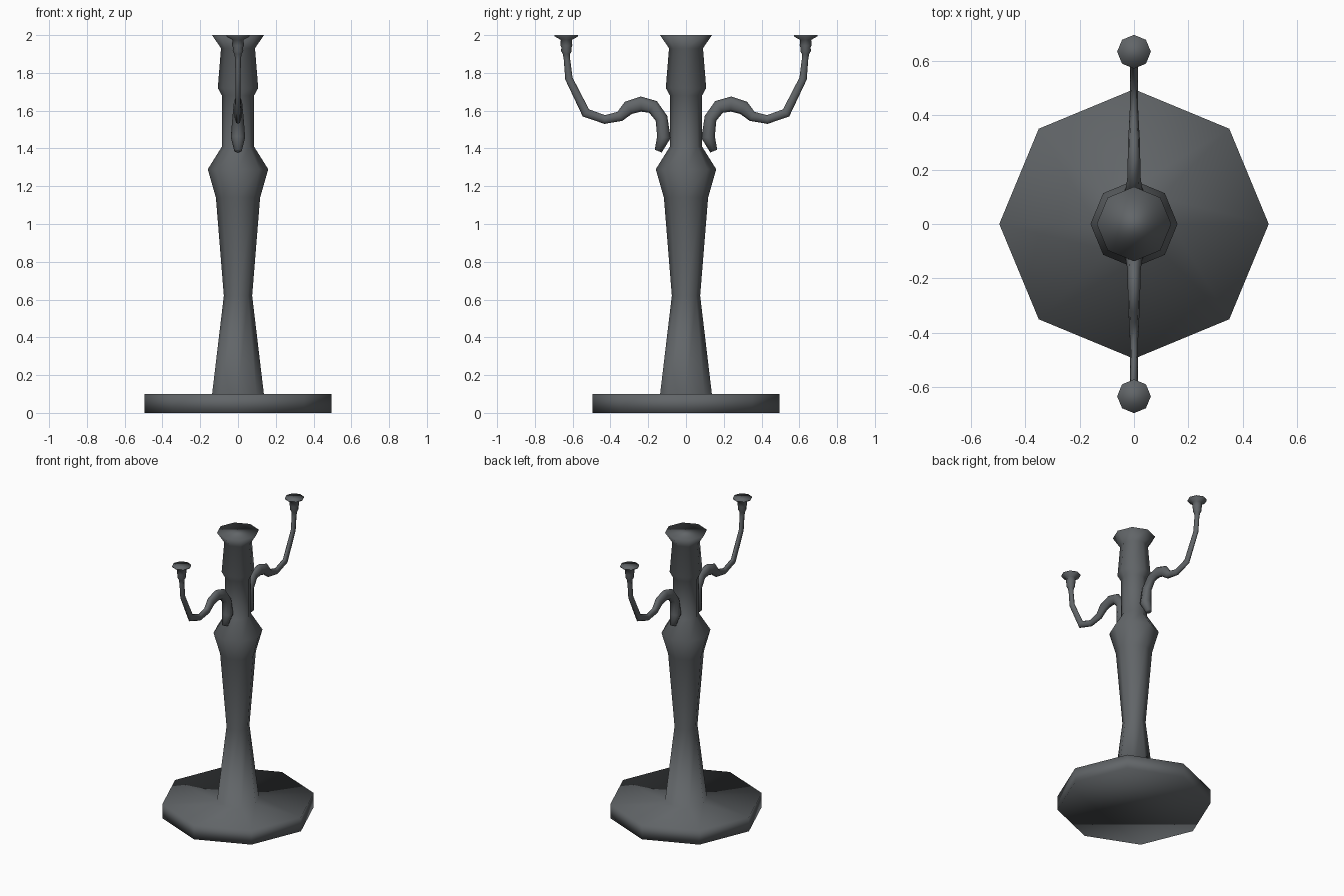
import bpy, bmesh
from math import cos, sin, pi
from mathutils import Vector

cube = bpy.data.objects.get("Cube")
if cube:
    bpy.data.objects.remove(cube)

SIDES = 8
metal = bpy.data.materials.new("dark grey metal")
metal.use_nodes = True
colour = (0.12, 0.13, 0.138, 1)
metal.diffuse_color = colour
metal.node_tree.nodes["Principled BSDF"].inputs["Base Color"].default_value = colour


def skin_rings(name, rings):
    """Join rings of points into a capped, fully smooth surface."""
    bm = bmesh.new()
    loops = [[bm.verts.new(p) for p in ring] for ring in rings]
    for a, b in zip(loops, loops[1:]):
        for i in range(SIDES):
            j = (i + 1) % SIDES
            bm.faces.new((a[i], a[j], b[j], b[i]))
    bm.faces.new(loops[0])
    bm.faces.new(loops[-1])
    bmesh.ops.recalc_face_normals(bm, faces=bm.faces)
    for f in bm.faces:
        f.smooth = True
    mesh = bpy.data.meshes.new(name)
    bm.to_mesh(mesh)
    bm.free()
    mesh.materials.append(metal)
    obj = bpy.data.objects.new(name, mesh)
    bpy.context.collection.objects.link(obj)
    return obj


def ring(centre, u, v, ru, rv):
    angles = [2 * pi * i / SIDES for i in range(SIDES)]
    return [centre + u * (ru * cos(t)) + v * (rv * sin(t)) for t in angles]


X, Y = Vector((1, 0, 0)), Vector((0, 1, 0))

# Base plate and column as one turned shape: radius, height
column = [(0.495, 0), (0.495, 0.1), (0.137, 0.1), (0.075, 0.62), (0.117, 1.14),
          (0.16, 1.29), (0.085, 1.41), (0.085, 1.68), (0.107, 1.72),
          (0.09, 1.93), (0.137, 2.0)]
skin_rings("base_and_column",
           [ring(Vector((0, 0, z)), X, Y, r, r) for r, z in column])

# Curved arm: distance out, height, half thickness, half width
arm = [(0.147, 1.386, 0.02, 0.02), (0.117, 1.46, 0.036, 0.038),
       (0.13, 1.56, 0.033, 0.03), (0.175, 1.62, 0.037, 0.024),
       (0.238, 1.635, 0.04, 0.023), (0.305, 1.615, 0.037, 0.022),
       (0.35, 1.57, 0.027, 0.019), (0.43, 1.553, 0.023, 0.015),
       (0.53, 1.588, 0.025, 0.014), (0.62, 1.77, 0.02, 0.014),
       (0.63, 1.87, 0.017, 0.015)]
# Candle cup on the arm's end: radius, height
cup = [(0.019, 1.9), (0.028, 1.915), (0.027, 1.935), (0.031, 1.945),
       (0.03, 1.975), (0.062, 1.993), (0.062, 2.0)]

for side, name in ((-1, "front_arm"), (1, "back_arm")):
    path = [Vector((0, side * d, z)) for d, z, _, _ in arm]
    rings = []
    for i, p in enumerate(path):
        before = (p - path[i - 1]).normalized() if i else Vector()
        after = (path[i + 1] - p).normalized() if i + 1 < len(path) else Vector((0, 0, 1))
        across = X.cross((before + after).normalized()) * -side
        rings.append(ring(p, X, across * side, arm[i][3], arm[i][2]))
    # keep ring order aligned with the upright cup rings
    flip = -1 if (rings[-1][2] - path[-1]).y < 0 else 1
    rings += [ring(Vector((0, side * 0.633, z)), X, Y * flip, r, r) for r, z in cup]
    skin_rings(name, rings)
